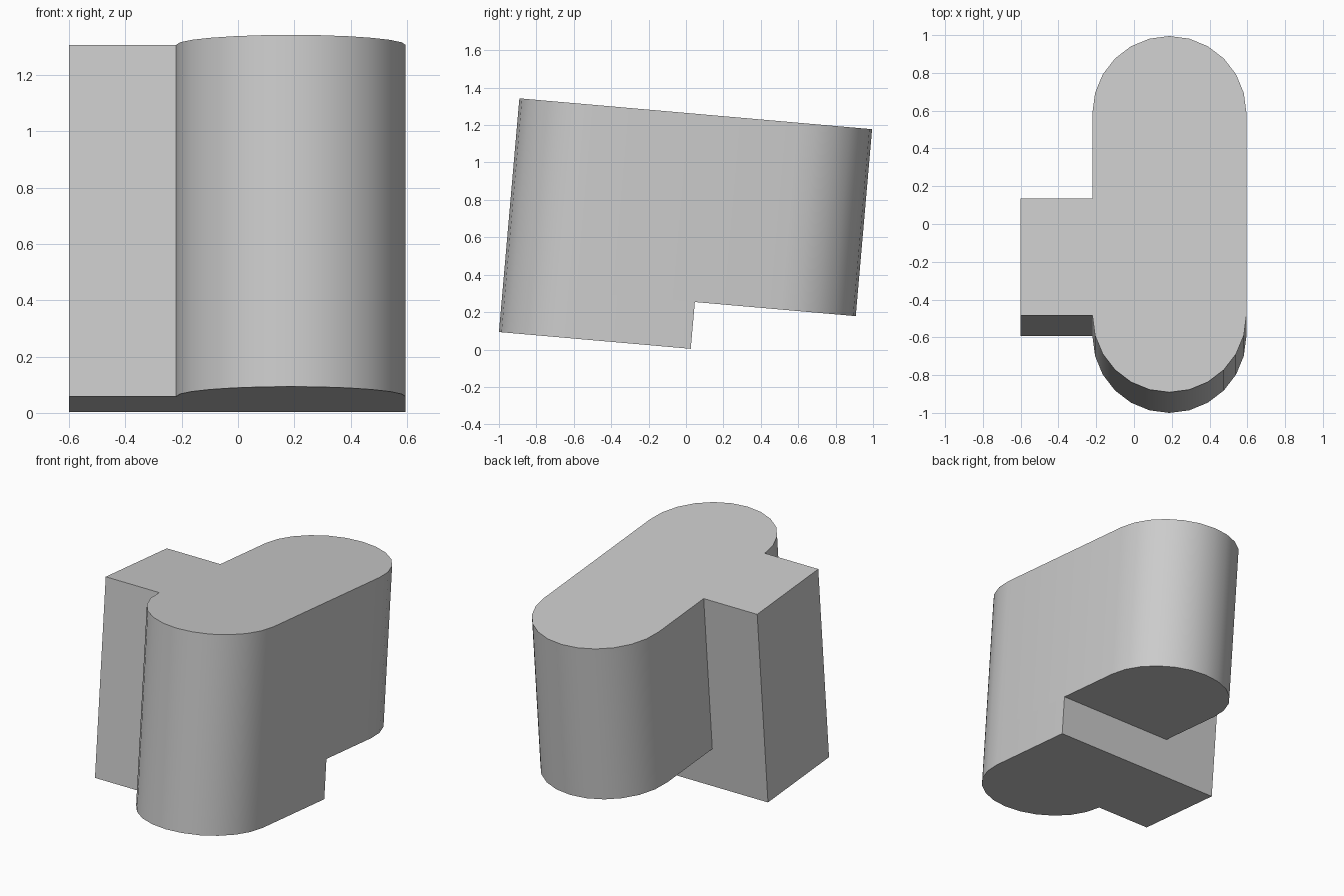
import bpy
import bmesh
from math import sin, cos, pi, radians
from mathutils import Matrix, Vector

default = bpy.data.objects.get("Cube")
if default:
    bpy.data.objects.remove(default, do_unlink=True)

# Main sizes, measured before the block is tilted
LEFT, RIGHT, TAB = 0.595, -0.22, -0.6
RADIUS = (LEFT - RIGHT) / 2
MID_X = (LEFT + RIGHT) / 2
FRONT_Y, BACK_Y, STEP_Y = -0.597, 0.481, 0.025
TOP, STEP_Z, BASE = 1.26, 0.257, 0.006
TILT = radians(-5)
SEGMENTS = 12


def arc(centre_y, start):
    """Half circle of points, running counter-clockwise."""
    return [(MID_X + RADIUS * cos(start + pi * i / SEGMENTS),
             centre_y + RADIUS * sin(start + pi * i / SEGMENTS))
            for i in range(SEGMENTS + 1)]


def extrude(bm, faces, depth):
    """Pull faces straight down and return the new end faces."""
    out = bmesh.ops.extrude_face_region(bm, geom=faces)["geom"]
    verts = [v for v in out if isinstance(v, bmesh.types.BMVert)]
    bmesh.ops.translate(bm, verts=verts, vec=Vector((0, 0, -depth)))
    return [f for f in out if isinstance(f, bmesh.types.BMFace)]


# Footprint: deep front half with the side tab, shallow rounded back half
bm = bmesh.new()
inner = [bm.verts.new((x, STEP_Y, TOP)) for x in (RIGHT, LEFT)]
tab = [bm.verts.new((TAB, y, TOP)) for y in (STEP_Y, FRONT_Y)]
front_arc = [bm.verts.new((x, y, TOP)) for x, y in arc(FRONT_Y, pi)]
back_arc = [bm.verts.new((x, y, TOP)) for x, y in arc(BACK_Y, 0)]
front = bm.faces.new([inner[0]] + tab + front_arc + [inner[1]])
back = bm.faces.new([inner[1]] + back_arc + [inner[0]])

# Full body, then the front half continues down to the base
ends = extrude(bm, [front, back], TOP - STEP_Z)
deep = min(ends, key=lambda f: f.calc_center_median().y)
extrude(bm, [deep], STEP_Z - BASE)

# Merge flat faces and tilt the block
bmesh.ops.recalc_face_normals(bm, faces=bm.faces)
bmesh.ops.dissolve_limit(bm, angle_limit=radians(1), verts=bm.verts, edges=bm.edges)
bmesh.ops.recalc_face_normals(bm, faces=bm.faces)
bm.transform(Matrix.Rotation(TILT, 4, "X"))

mesh = bpy.data.meshes.new("stepped_block")
bm.to_mesh(mesh)
bm.free()
block = bpy.data.objects.new("stepped_block", mesh)
bpy.context.collection.objects.link(block)

# Plain grey surface
grey = bpy.data.materials.new("light_grey")
grey.use_nodes = True
colour = (0.6, 0.6, 0.6, 1)
grey.diffuse_color = colour
grey.node_tree.nodes["Principled BSDF"].inputs["Base Color"].default_value = colour
mesh.materials.append(grey)

# Smooth round ends with sharp rims
bpy.ops.object.select_all(action="DESELECT")
block.select_set(True)
bpy.context.view_layer.objects.active = block
bpy.ops.object.shade_smooth_by_angle(angle=radians(30))
